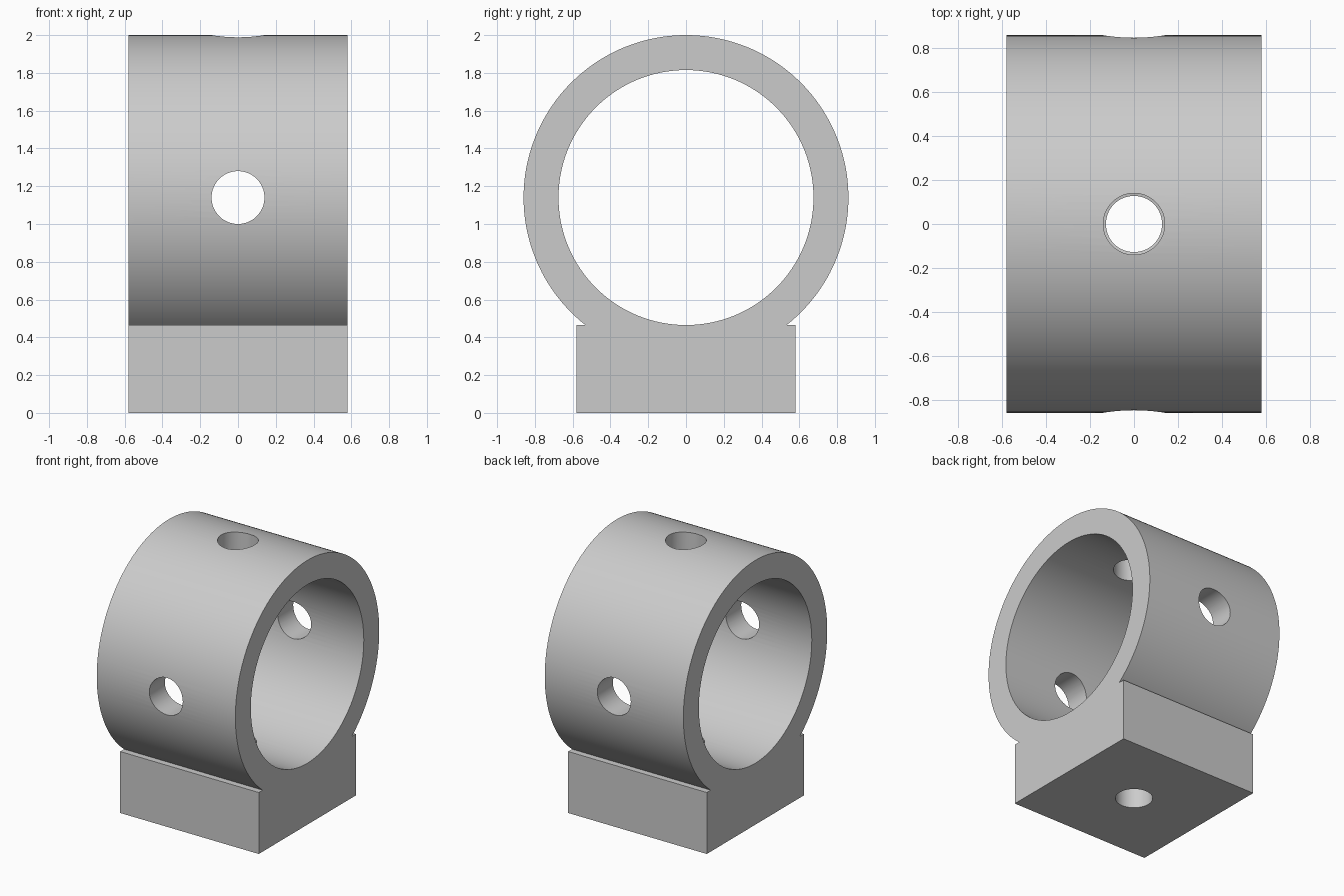
import bpy
import bmesh
from math import asin, cos, sin, pi, sqrt
from mathutils import Matrix

cube = bpy.data.objects.get("Cube")
if cube:
    bpy.data.objects.remove(cube, do_unlink=True)

HALF = 0.58            # half width of the block and of the ring
AXIS_Z = 1.14          # height of the ring axis
OUTER, BORE = 0.86, 0.675
LEDGE_Z = AXIS_Z - BORE
SIDES = 128

# One grey for the whole part
grey = bpy.data.materials.new("plain_grey")
grey.use_nodes = True
colour = (0.6, 0.6, 0.6, 1)
grey.diffuse_color = colour
grey.node_tree.nodes["Principled BSDF"].inputs["Base Color"].default_value = colour


def make_object(name, bm):
    bmesh.ops.recalc_face_normals(bm, faces=bm.faces)
    mesh = bpy.data.meshes.new(name)
    bm.to_mesh(mesh)
    bm.free()
    mesh.materials.append(grey)
    obj = bpy.data.objects.new(name, mesh)
    bpy.context.collection.objects.link(obj)
    return obj


def cylinder(name, radius, start, end, axis, centre, sides=64):
    """Cylinder running from start to end along an axis through centre."""
    bm = bmesh.new()
    turn = {"X": Matrix.Rotation(pi / 2, 4, "Y"),
            "Y": Matrix.Rotation(-pi / 2, 4, "X"),
            "Z": Matrix.Identity(4)}[axis]
    slide = Matrix.Translation((0, 0, (start + end) / 2))
    bmesh.ops.create_cone(bm, cap_ends=True, segments=sides, radius1=radius,
                          radius2=radius, depth=end - start,
                          matrix=Matrix.Translation(centre) @ turn @ slide)
    return make_object(name, bm)


# Ring and foot: one outline, extruded along x
first = asin((LEDGE_Z - AXIS_Z) / OUTER)
sweep = pi - 2 * first
outline = [(-HALF, LEDGE_Z), (-HALF, 0), (HALF, 0), (HALF, LEDGE_Z)]
for i in range(SIDES + 1):
    a = first + sweep * i / SIDES
    outline.append((OUTER * cos(a), AXIS_Z + OUTER * sin(a)))
bm = bmesh.new()
end_face = bm.faces.new([bm.verts.new((-HALF, y, z)) for y, z in outline])
extruded = bmesh.ops.extrude_face_region(bm, geom=[end_face], use_keep_orig=True)
moved = [g for g in extruded["geom"] if isinstance(g, bmesh.types.BMVert)]
bmesh.ops.translate(bm, verts=moved, vec=(2 * HALF, 0, 0))
body = make_object("ring_mount", bm)

# Bore, cross hole, top hole and the slightly narrower foot hole
centre = (0, 0, AXIS_Z)
cutters = [
    cylinder("bore_cutter", BORE, -1, 1, "X", centre, SIDES),
    cylinder("cross_hole_cutter", 0.14, -1.2, 1.2, "Y", centre),
    cylinder("top_hole_cutter", 0.14, 0, 1.2, "Z", centre),
    cylinder("foot_hole_cutter", 0.128, -1.4, 0, "Z", centre),
]
bpy.ops.object.select_all(action="DESELECT")
body.select_set(True)
bpy.context.view_layer.objects.active = body
for cutter in cutters:
    cutter.hide_render = True
    cut = body.modifiers.new(cutter.name, "BOOLEAN")
    cut.operation = "DIFFERENCE"
    cut.solver = "EXACT"
    cut.object = cutter
    bpy.ops.object.modifier_apply(modifier=cut.name)
    bpy.data.objects.remove(cutter, do_unlink=True)

bpy.ops.object.shade_smooth_by_angle(angle=pi / 6)
